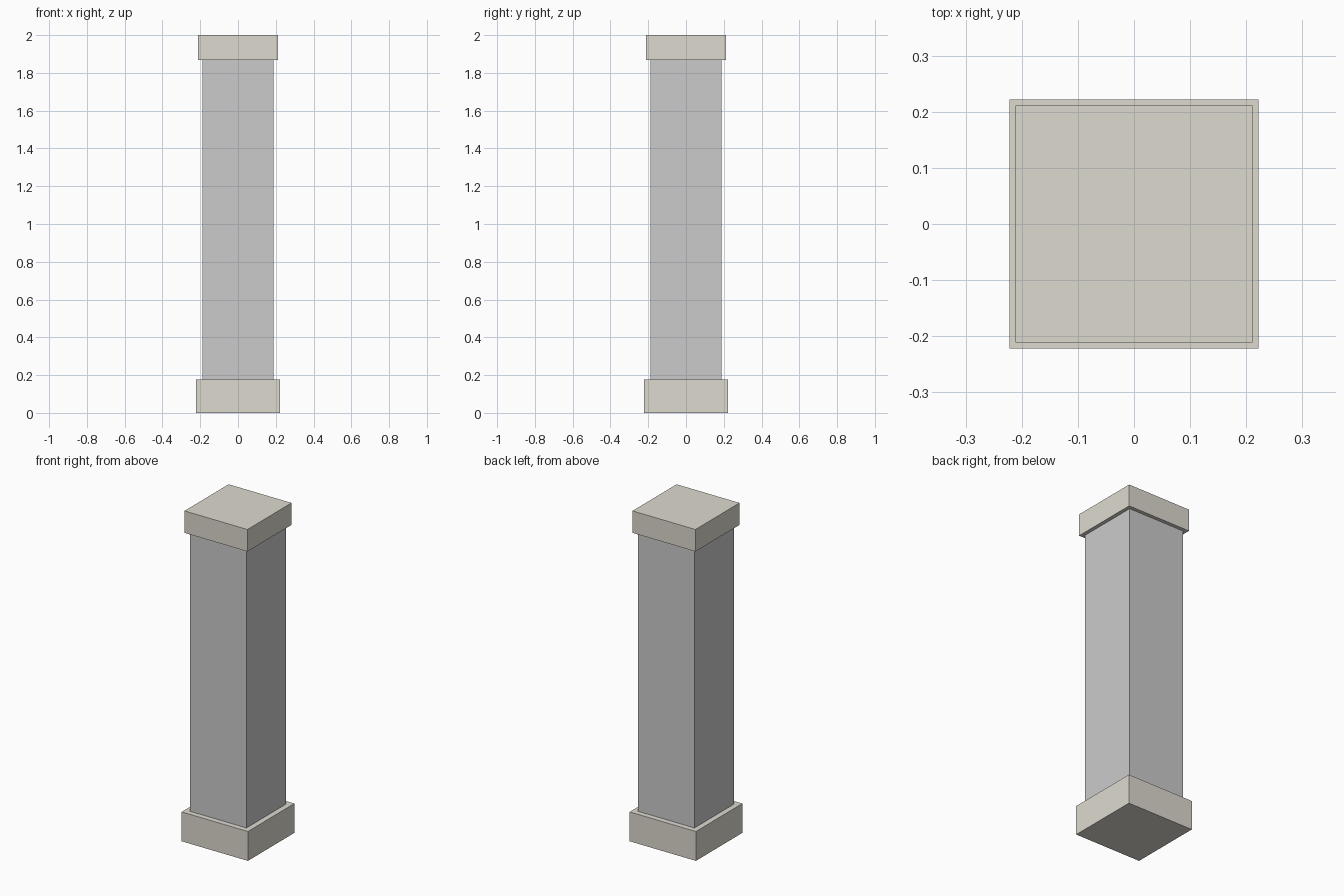
import bpy

if "Cube" in bpy.data.objects:
    bpy.data.objects.remove(bpy.data.objects["Cube"])

stone = bpy.data.materials.new("warm_stone")
stone.diffuse_color = (0.73, 0.70, 0.63, 1)
stone.use_nodes = True
stone.node_tree.nodes["Principled BSDF"].inputs["Base Color"].default_value = stone.diffuse_color


def block(name, width, z0, z1, material=None):
    bpy.ops.mesh.primitive_cube_add(size=1, location=(0, 0, (z0 + z1) / 2))
    obj = bpy.context.object
    obj.name = name
    obj.scale = (width, width, z1 - z0)
    bpy.ops.object.transform_apply(location=False, rotation=False, scale=True)
    if material:
        obj.data.materials.append(material)
    return obj


# Square shaft running through base and cap, just short of their outer faces
block("pillar_shaft", 0.378, 0.001, 1.999)

# Wider plinth at the bottom and slightly narrower cap on top
block("pillar_base", 0.444, 0.0, 0.178, stone)
block("pillar_cap", 0.422, 1.867, 2.0, stone)
